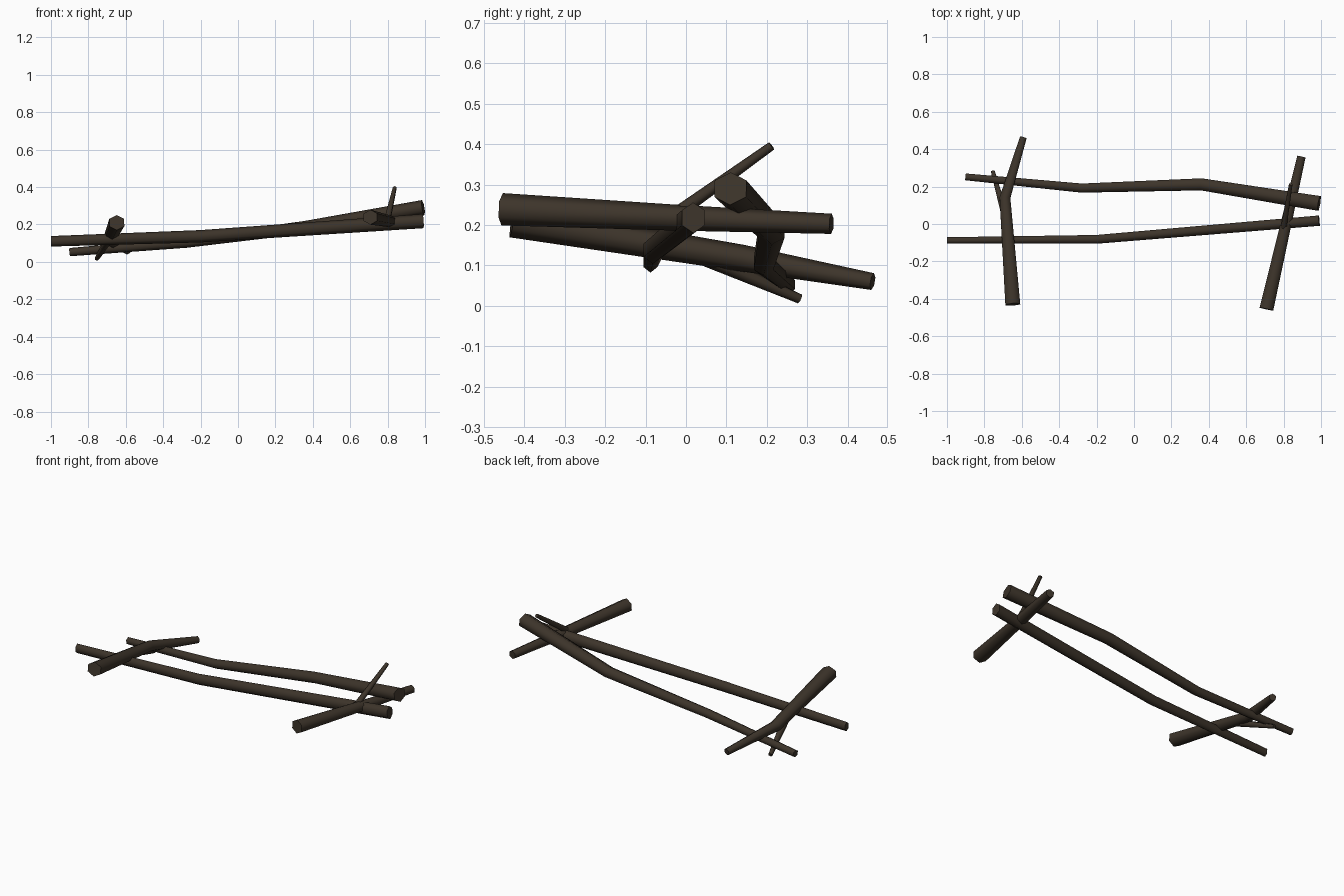
import bpy, bmesh, math
from mathutils import Vector

if "Cube" in bpy.data.objects:
    bpy.data.objects.remove(bpy.data.objects["Cube"])

SIDES = 6
bark = bpy.data.materials.new("dark_bark")
bark.diffuse_color = (0.046, 0.034, 0.023, 1)
bark.use_nodes = True
bark.node_tree.nodes["Principled BSDF"].inputs["Base Color"].default_value = bark.diffuse_color


def log(name, stations):
    """Tapered, bent log. Each station: (x, y, z, half width, half height)."""
    bm = bmesh.new()
    pts = [Vector(s[:3]) for s in stations]
    rings = []
    for i, s in enumerate(stations):
        d = (pts[min(i + 1, len(pts) - 1)] - pts[max(i - 1, 0)]).normalized()
        side = d.cross(Vector((0, 0, 1))).normalized()
        up = side.cross(d)
        ring = []
        for k in range(SIDES):
            a = 2 * math.pi * k / SIDES + math.pi / 2
            ring.append(bm.verts.new(pts[i] + side * math.cos(a) * s[3] + up * math.sin(a) * s[4]))
        rings.append(ring)
    for r0, r1 in zip(rings, rings[1:]):
        for k in range(SIDES):
            j = (k + 1) % SIDES
            bm.faces.new((r0[k], r0[j], r1[j], r1[k])).smooth = True
    caps = [bm.faces.new(rings[0]), bm.faces.new(rings[-1])]
    for c in caps:  # crisp sawn ends
        for e in c.edges:
            e.smooth = False
    bmesh.ops.recalc_face_normals(bm, faces=bm.faces)
    me = bpy.data.meshes.new(name)
    bm.to_mesh(me)
    bm.free()
    me.materials.append(bark)
    ob = bpy.data.objects.new(name, me)
    bpy.context.collection.objects.link(ob)


# long rails
log("back_rail", [(-0.90, 0.252, 0.052, .021, .022), (-0.28, 0.192, 0.103, .028, .028),
                  (0.36, 0.212, 0.185, .037, .034), (0.99, 0.11, 0.290, .046, .041)])
log("front_rail", [(-1.0, -0.088, 0.110, .020, .028), (-0.20, -0.082, 0.137, .027, .033),
                   (0.99, 0.018, 0.218, .032, .038)])
# cross logs
log("left_cross_log", [(-0.648, -0.43, 0.210, .046, .041), (-0.690, 0.14, 0.118, .033, .033),
                       (-0.592, 0.462, 0.060, .021, .021)])
log("right_cross_log", [(0.708, -0.455, 0.239, .043, .040), (0.808, -0.02, 0.218, .034, .032),
                        (0.895, 0.36, 0.203, .026, .025)])
# side twigs
log("left_twig", [(-0.688, 0.04, 0.123, .022, .022), (-0.755, 0.282, 0.017, .012, .012)])
log("right_twig", [(0.800, -0.02, 0.230, .018, .017), (0.838, 0.212, 0.396, .011, .011)])
